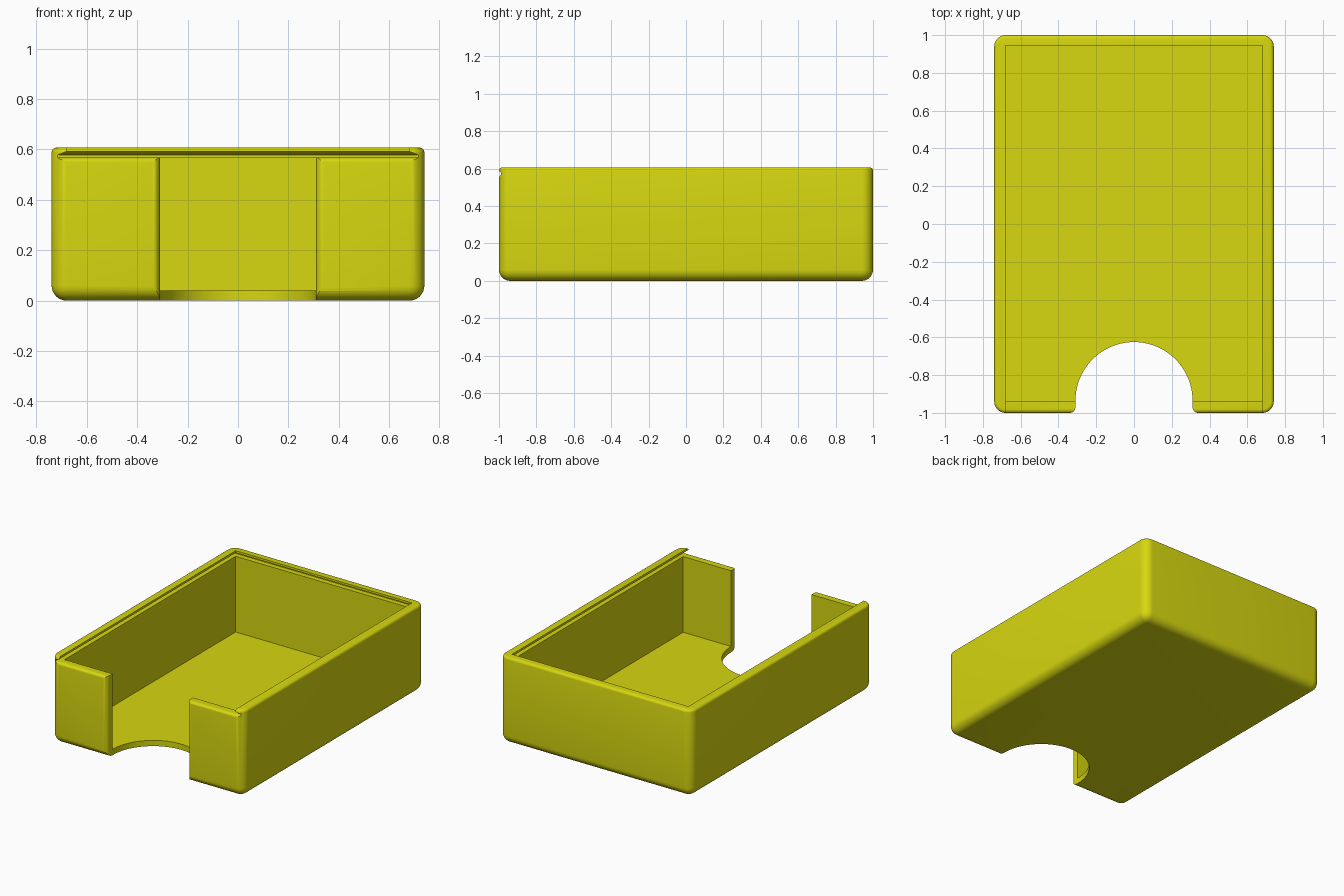
import bpy, bmesh, math

if "Cube" in bpy.data.objects:
    bpy.data.objects.remove(bpy.data.objects["Cube"])

W, L, H = 0.74, 1.0, 0.607      # half width, half length, height
FLOOR, LEDGE = 0.04, 0.568      # floor thickness, height of the front wall
R = 0.31                        # thumb notch radius

yellow = bpy.data.materials.new("yellow plastic")
yellow.diffuse_color = (0.68, 0.68, 0.005, 1)
yellow.use_nodes = True
yellow.node_tree.nodes["Principled BSDF"].inputs["Base Color"].default_value = yellow.diffuse_color


def make_object(name, bm):
    bmesh.ops.recalc_face_normals(bm, faces=bm.faces[:])
    mesh = bpy.data.meshes.new(name)
    bm.to_mesh(mesh)
    bm.free()
    ob = bpy.data.objects.new(name, mesh)
    bpy.context.collection.objects.link(ob)
    mesh.materials.append(yellow)
    return ob


def loft(name, rings):
    """Solid through rings of equal point count, capped at both ends."""
    bm = bmesh.new()
    loops = [[bm.verts.new(p) for p in ring] for ring in rings]
    n = len(loops[0])
    for a, b in zip(loops, loops[1:]):
        for i in range(n):
            j = (i + 1) % n
            bm.faces.new((a[i], a[j], b[j], b[i]))
    bm.faces.new(loops[0][::-1])
    bm.faces.new(loops[-1])
    return make_object(name, bm)


def rect(x, y0, y1, z):
    return [(-x, y0, z), (x, y0, z), (x, y1, z), (-x, y1, z)]


def arc(cx, cy, r, a0, a1, n):
    return [(cx + r * math.cos(math.radians(a0 + (a1 - a0) * i / n)),
             cy + r * math.sin(math.radians(a0 + (a1 - a0) * i / n))) for i in range(n + 1)]


# Outer block: large rounding on the bottom and corners, small on the top rim
bm = bmesh.new()
bmesh.ops.create_cube(bm, size=1)
for v in bm.verts:
    v.co = (v.co.x * 2 * W, v.co.y * 2 * L, (v.co.z + 0.5) * H)
edges = [e for e in bm.edges if min(v.co.z for v in e.verts) < 0.01]
bmesh.ops.bevel(bm, geom=edges, offset=0.06, segments=8, profile=0.5, affect='EDGES')
rim = [e for e in bm.edges if all(v.co.z > H - 0.001 for v in e.verts)]
bmesh.ops.bevel(bm, geom=rim, offset=0.018, segments=4, profile=0.5, affect='EDGES')
box = make_object("box_tray", bm)

# Inner cavity
cavity = loft("cavity_cutter", [rect(0.68, -0.94, 0.945, z) for z in (FLOOR, 0.7)])

# Undercut groove for the sliding lid, open at the front
groove = loft("lid_groove_cutter", [rect(x, -1.1, x + 0.265, z) for x, z in
              ((0.715, LEDGE), (0.715, 0.578), (0.68, 0.592), (0.68, 0.7))])

# Thumb notch: half circle through the floor, flaring at the front wall edges
side = arc(R + 0.03, -0.97, 0.03, 270, 180, 6)
outline = [(R + 0.03, -1.1)] + side + arc(0, -0.935, R, 0, 180, 40)
outline += [(-x, y) for x, y in reversed(side)] + [(-R - 0.03, -1.1)]
notch = loft("thumb_notch_cutter", [[(x, y, z) for x, y in outline] for z in (-0.1, 0.8)])

# Rounding along the top of the front wall
lip = [(-1.1, 0.575), (-0.98, 0.575)] + arc(-0.98, LEDGE - 0.02, 0.02, 90, 180, 5)
lip += [(-1.1, LEDGE - 0.02)]
lip_cut = loft("front_lip_cutter", [[(x, y, z) for y, z in lip] for x in (-0.715, 0.715)])

for cutter in (cavity, groove, notch, lip_cut):
    mod = box.modifiers.new(cutter.name, 'BOOLEAN')
    mod.operation = 'DIFFERENCE'
    mod.solver = 'EXACT'
    mod.object = cutter
    cutter.hide_render = True
    cutter.hide_set(True)

# Apply the cuts and smooth the rounded edges
bpy.context.view_layer.objects.active = box
box.select_set(True)
for mod in list(box.modifiers):
    bpy.ops.object.modifier_apply(modifier=mod.name)
bpy.ops.object.shade_smooth_by_angle(angle=math.radians(30))
for cutter in (cavity, groove, notch, lip_cut):
    bpy.data.objects.remove(cutter)
